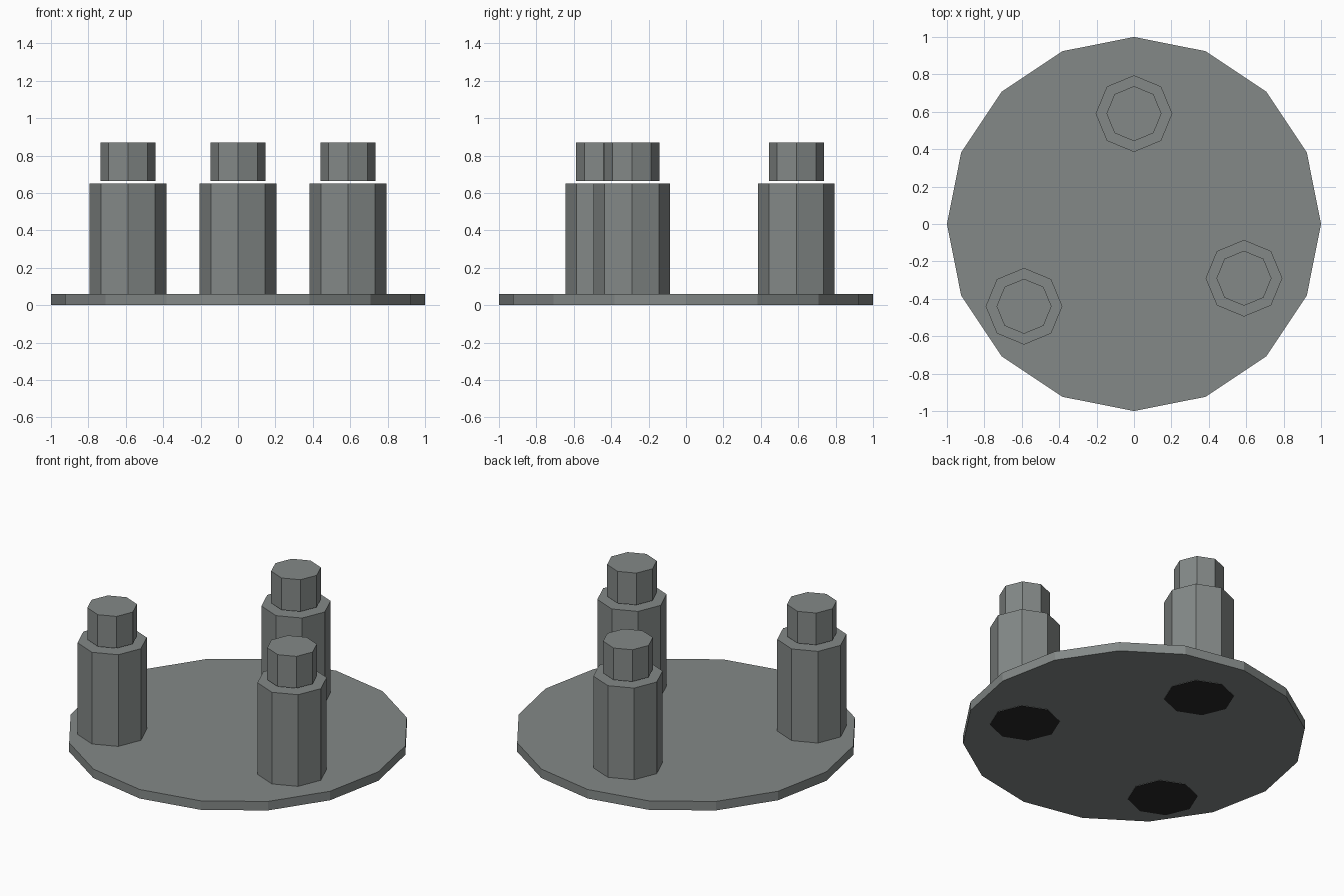
import bpy
import bmesh
import math
from mathutils import Matrix

if "Cube" in bpy.data.objects:
    bpy.data.objects.remove(bpy.data.objects["Cube"])


def material(name, rgb):
    m = bpy.data.materials.new(name)
    m.diffuse_color = (*rgb, 1.0)
    m.use_nodes = True
    m.node_tree.nodes["Principled BSDF"].inputs["Base Color"].default_value = m.diffuse_color
    return m


GREY = material("stone grey", (0.23, 0.25, 0.245))
BLACK = material("black", (0.02, 0.02, 0.02))


def prism(name, sides, radius, x, y, z0, z1, mats):
    """Flat-sided upright prism with a corner on +x."""
    bm = bmesh.new()
    ring = [bm.verts.new((x + radius * math.cos(2 * math.pi * i / sides),
                          y + radius * math.sin(2 * math.pi * i / sides), z0))
            for i in range(sides)]
    base = bm.faces.new(ring)
    top = bmesh.ops.extrude_face_region(bm, geom=[base], use_keep_orig=True)
    verts = [g for g in top["geom"] if isinstance(g, bmesh.types.BMVert)]
    bmesh.ops.translate(bm, verts=verts, vec=(0, 0, z1 - z0))
    bmesh.ops.recalc_face_normals(bm, faces=bm.faces)
    # a second material, if given, goes on the underside
    for f in bm.faces:
        if len(mats) > 1 and f.normal.z < -0.9:
            f.material_index = 1
    me = bpy.data.meshes.new(name)
    bm.to_mesh(me)
    bm.free()
    for m in mats:
        me.materials.append(m)
    ob = bpy.data.objects.new(name, me)
    bpy.context.collection.objects.link(ob)
    return ob


# round base plate
prism("base_plate", 16, 1.0, 0, 0, 0.002, 0.06, [GREY])

# three posts, dark underneath, each with a narrower knob floating just above
for i, (x, y) in enumerate([(0.0, 0.59), (0.588, -0.29), (-0.588, -0.44)], 1):
    prism(f"post_{i}", 8, 0.205, x, y, 0.0, 0.65, [GREY, BLACK])
    prism(f"knob_{i}", 8, 0.147, x, y, 0.665, 0.87, [GREY])
